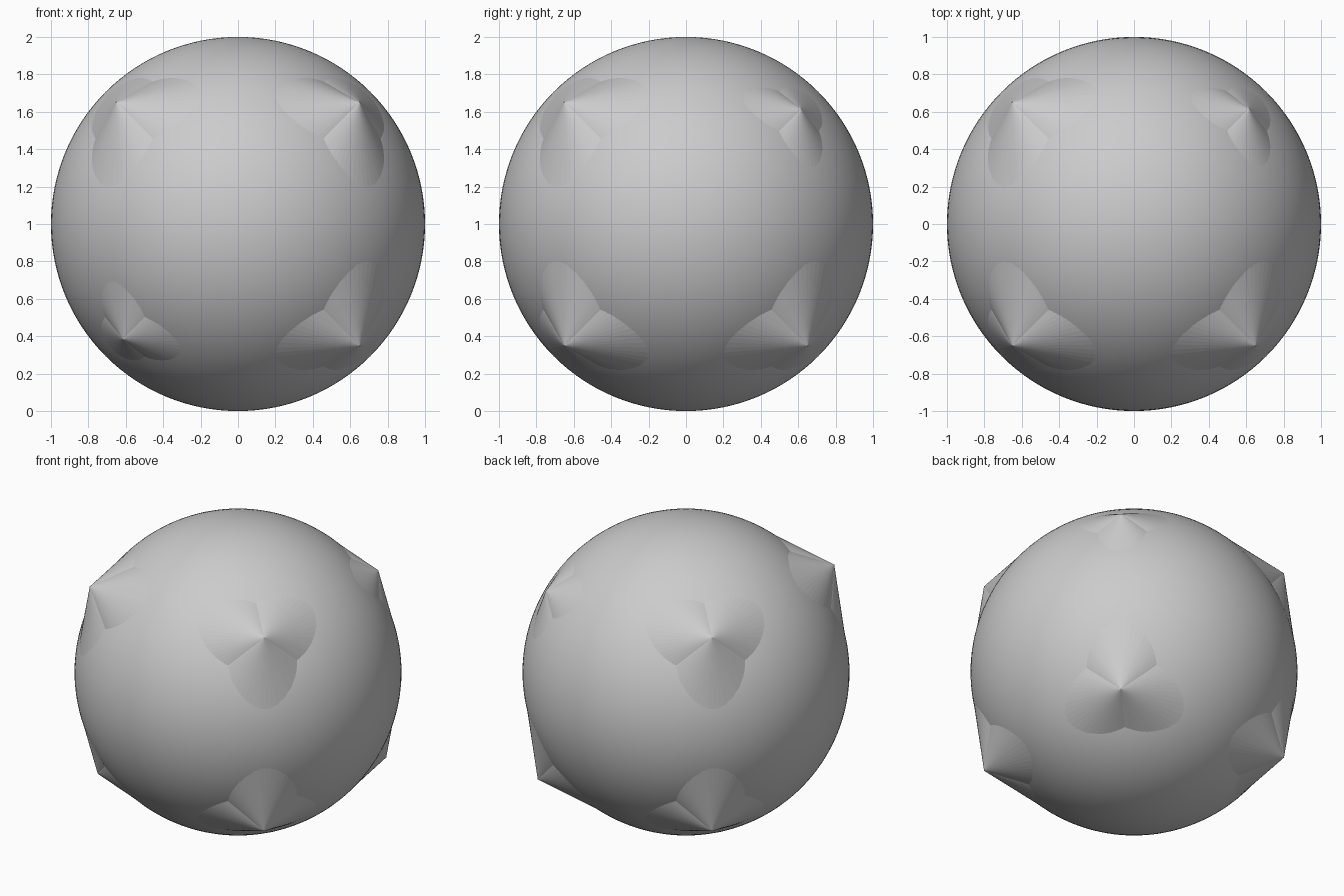
import bpy, bmesh, math
from mathutils import Vector, Matrix
from itertools import product

cube = bpy.data.objects.get("Cube")
if cube:
    bpy.data.objects.remove(cube, do_unlink=True)

grey = bpy.data.materials.new("plain grey")
grey.use_nodes = True
COLOUR = (0.6, 0.6, 0.6, 1)
grey.diffuse_color = COLOUR
grey.node_tree.nodes["Principled BSDF"].inputs["Base Color"].default_value = COLOUR

CENTRE = Vector((0, 0, 1))
TILT = math.radians(9)      # lean of each lobe away from the corner's inward diagonal


def add_object(name, bm, smooth):
    bmesh.ops.recalc_face_normals(bm, faces=bm.faces)
    for face in bm.faces:
        face.smooth = smooth
    mesh = bpy.data.meshes.new(name)
    bm.to_mesh(mesh)
    bm.free()
    mesh.materials.append(grey)
    ob = bpy.data.objects.new(name, mesh)
    ob.location = CENTRE
    bpy.context.scene.collection.objects.link(ob)


def add_spike(name, signs, offset):
    """Three cones sharing one tip, each leaning along one of the corner's cube edges."""
    tip = Vector(signs) * offset
    inward = -tip.normalized()
    # each cone's outer line just grazes the ball
    half_angle = math.asin(1 / tip.length) - TILT - math.radians(0.3)
    slant = math.sqrt(tip.length_squared - 1)
    height = slant * math.cos(half_angle)
    bm = bmesh.new()
    for i in range(3):
        edge = Vector((0, 0, 0))
        edge[i] = -signs[i]
        lean = (edge - inward * edge.dot(inward)).normalized()
        axis = inward * math.cos(TILT) + lean * math.sin(TILT)
        turn = (-axis).to_track_quat('Z', 'Y').to_matrix().to_4x4()
        place = Matrix.Translation(tip + axis * height / 2) @ turn
        bmesh.ops.create_cone(bm, cap_ends=True, segments=64,
                              radius1=slant * math.sin(half_angle), radius2=0,
                              depth=height, matrix=place)
    add_object(name, bm, False)


# Ball
ball = bmesh.new()
bmesh.ops.create_uvsphere(ball, u_segments=128, v_segments=64, radius=1)
add_object("ball", ball, True)

# Corner spikes: two opposite corners are lower than the other six
for x, y, z in product((-1, 1), repeat=3):
    name = "_".join(("top" if z > 0 else "bottom",
                     "back" if y > 0 else "front",
                     "left" if x > 0 else "right", "spike"))
    add_spike(name, (x, y, z), 0.616 if x == y == z else 0.651)
